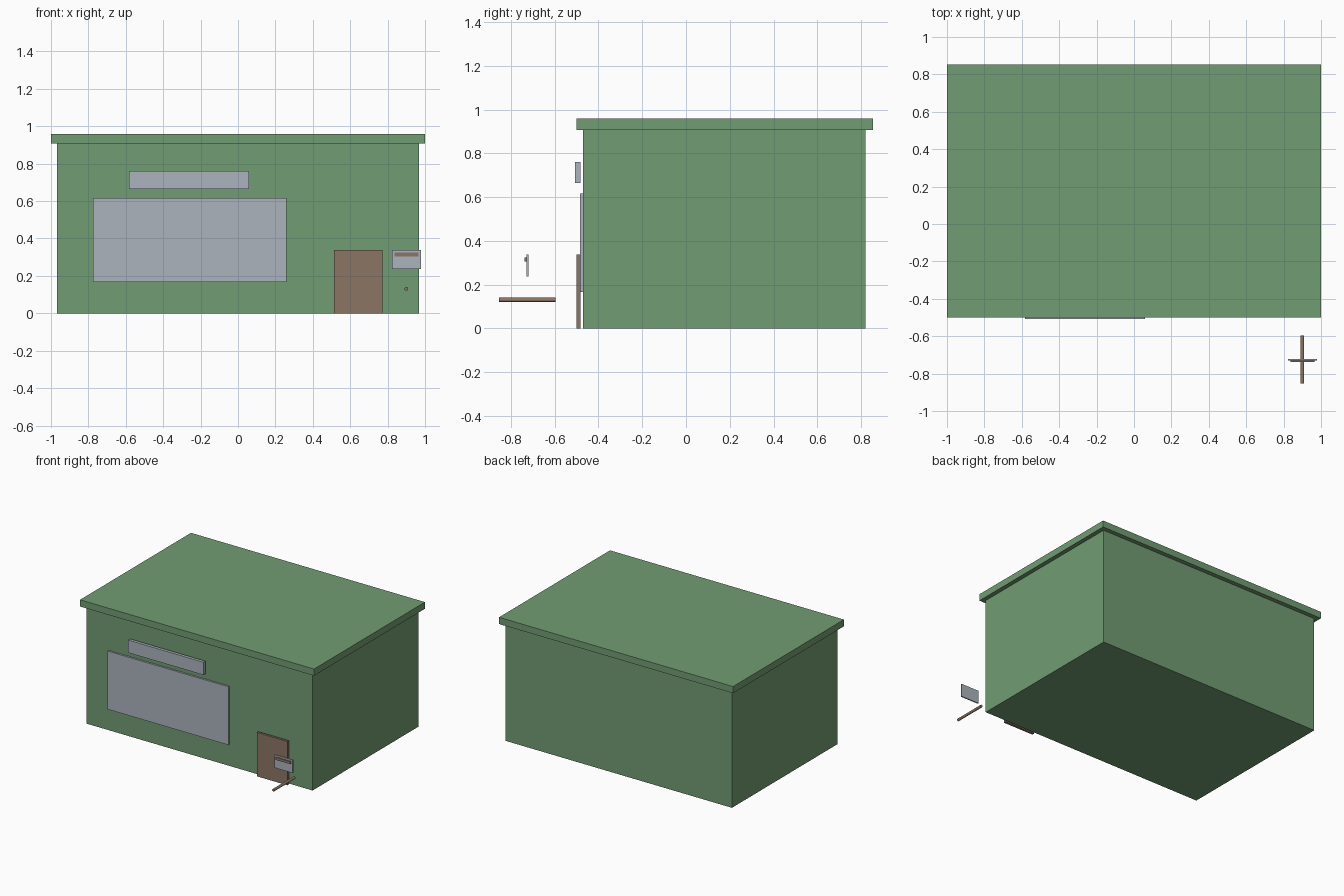
import bpy
import bmesh
import math
from mathutils import Matrix, Vector

cube = bpy.data.objects.get("Cube")
if cube:
    bpy.data.objects.remove(cube, do_unlink=True)


def material(name, colour):
    mat = bpy.data.materials.new(name)
    mat.use_nodes = True
    mat.diffuse_color = (*colour, 1)
    mat.node_tree.nodes["Principled BSDF"].inputs["Base Color"].default_value = (*colour, 1)
    return mat


green = material("green_paint", (0.165, 0.335, 0.17))
grey = material("pale_grey", (0.41, 0.455, 0.51))
brown = material("brown_wood", (0.26, 0.18, 0.13))


def add_object(name, bm, mat):
    mesh = bpy.data.meshes.new(name)
    bm.to_mesh(mesh)
    bm.free()
    mesh.materials.append(mat)
    obj = bpy.data.objects.new(name, mesh)
    bpy.context.collection.objects.link(obj)
    return obj


def box(name, low, high, mat):
    """Axis-aligned box between two opposite corners."""
    low, high = Vector(low), Vector(high)
    bm = bmesh.new()
    bmesh.ops.create_cube(bm, size=1)
    bmesh.ops.scale(bm, vec=high - low, verts=bm.verts)
    bmesh.ops.translate(bm, vec=(low + high) / 2, verts=bm.verts)
    return add_object(name, bm, mat)


# Building shell and overhanging flat roof
box("walls", (-0.967, -0.47, 0), (0.967, 0.82, 0.907), green)
box("roof_slab", (-1, -0.5, 0.907), (1, 0.854, 0.959), green)

# Front wall fittings
box("shop_window", (-0.776, -0.484, 0.167), (0.258, -0.47, 0.617), grey)
box("sign_board", (-0.584, -0.507, 0.664), (0.06, -0.483, 0.762), grey)
box("door", (0.512, -0.501, 0), (0.772, -0.483, 0.339), brown)

# Free-standing notice with a stripe
box("notice_board", (0.823, -0.73, 0.237), (0.978, -0.721, 0.338), grey)
box("notice_stripe", (0.836, -0.738, 0.305), (0.965, -0.73, 0.325), brown)

# Horizontal round post beneath the notice
bm = bmesh.new()
bmesh.ops.create_cone(bm, cap_ends=True, segments=12, radius1=0.01, radius2=0.01, depth=0.258,
                      matrix=Matrix.Translation((0.9, -0.725, 0.131)) @ Matrix.Rotation(math.pi / 2, 4, "X"))
add_object("notice_post", bm, brown)
